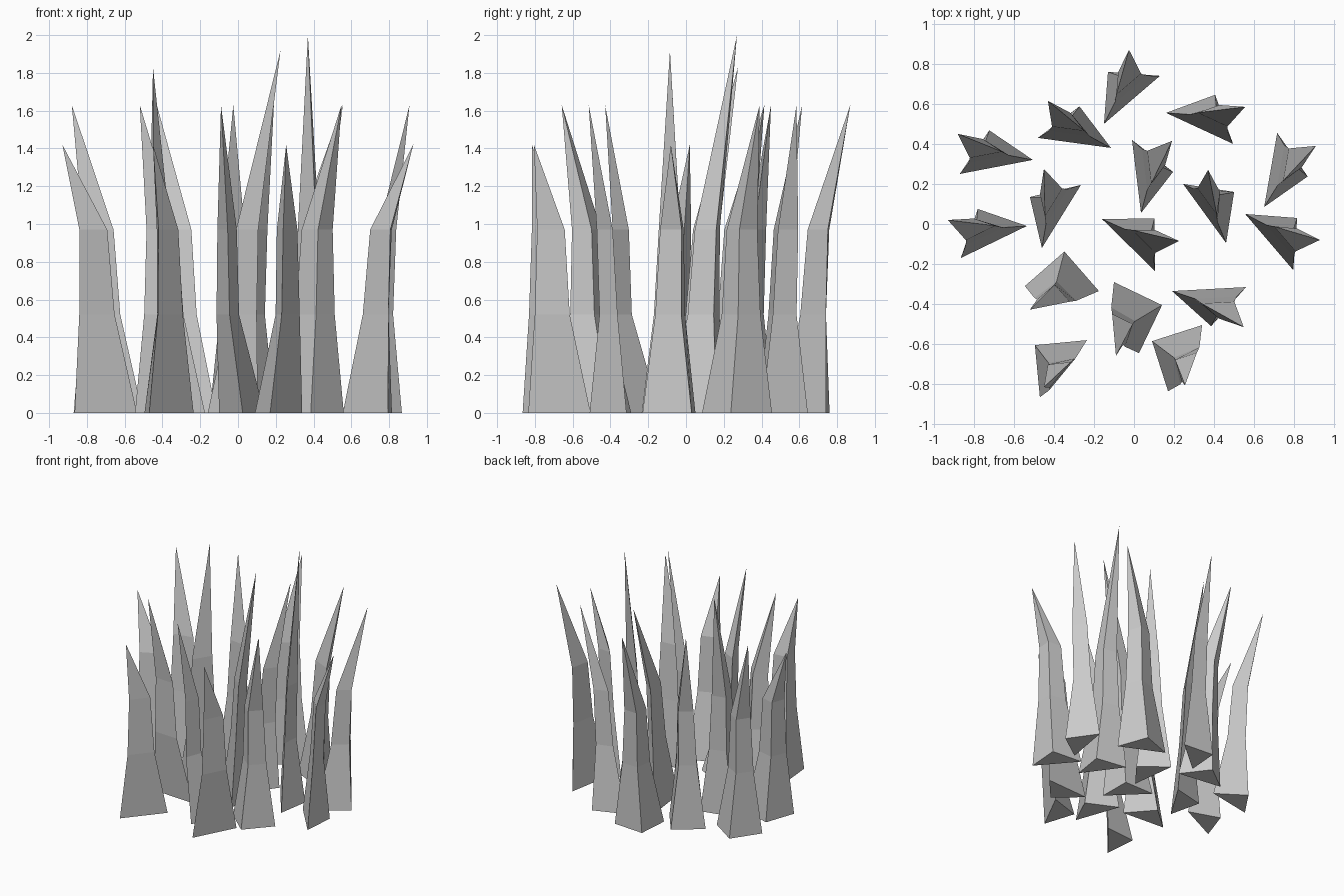
import bpy
from mathutils import Vector

# Each blade: base edge end A, base edge end B, tip (x, y), tip height.
# The third base corner lies to the left of A->B, half the edge length away.
BLADES = [
    ((-.15, .50), (.13, .74), (-.025, .87), 1.63),
    ((-.48, .43), (-.115, .38), (-.43, .615), 1.63),
    ((.16, .555), (.495, .40), (.555, .585), 1.63),
    ((-.87, .25), (-.505, .32), (-.88, .45), 1.63),
    ((-.01, .42), (.035, .055), (.19, .415), 1.63),
    ((.715, .455), (.65, .085), (.908, .39), 1.63),
    ((-.46, -.12), (-.265, .195), (-.45, .275), 1.83),
    ((.245, .20), (.46, -.095), (.37, .27), 2.0),
    ((-.865, -.17), (-.535, -.01), (-.93, .02), 1.42),
    ((-.16, .025), (.105, -.235), (.225, -.085), 1.92),
    ((.555, .05), (.795, -.23), (.928, -.08), 1.42),
    ((-.545, -.31), (-.175, -.335), (-.52, -.428), 1.63),
    ((-.10, -.29), (.025, -.645), (-.09, -.658), 1.63),
    ((.56, -.315), (.19, -.335), (.548, -.515), 1.63),
    ((-.47, -.865), (-.235, -.58), (-.45, -.815), 1.42),
    ((.17, -.835), (.34, -.505), (.255, -.805), 1.42),
]

# Cross-sections: height, half width, depth, sideways lean, forward lean, offset
RINGS = [
    (0.00, None, None, 0.0, 0.0, 0.0),
    (0.52, 0.104, 0.09, 0.19, 0.32, -0.019),
    (0.97, 0.082, 0.08, 0.25, 0.42, -0.014),
]


def grass_blade(index, a, b, tip, height):
    a, b, tip = Vector(a), Vector(b), Vector(tip)
    mid, half = (a + b) / 2, (b - a).length / 2
    u = (b - a).normalized()
    n = Vector((-u.y, u.x))
    lean_u, lean_n = (tip - mid).dot(u), (tip - mid).dot(n)

    verts = []
    for z, w, d, ku, kn, off in RINGS:
        w, d = w or half, d or half
        centre = mid + u * (ku * lean_u) + n * (kn * lean_n + off)
        for p in (centre - u * w, centre + u * w, centre + n * d):
            verts.append((p.x, p.y, z))
    verts.append((tip.x, tip.y, height))

    faces = [(2, 1, 0)]
    for r in (0, 3):
        for i in range(3):
            j = (i + 1) % 3
            faces.append((r + i, r + j, r + 3 + j, r + 3 + i))
    faces += [(6 + i, 6 + (i + 1) % 3, 9) for i in range(3)]

    mesh = bpy.data.meshes.new("grass_blade")
    mesh.from_pydata(verts, [], faces)
    mesh.update()
    obj = bpy.data.objects.new(f"grass_blade_{index:02d}", mesh)
    bpy.context.collection.objects.link(obj)


# Clump of blades
for index, blade in enumerate(BLADES, 1):
    grass_blade(index, *blade)
